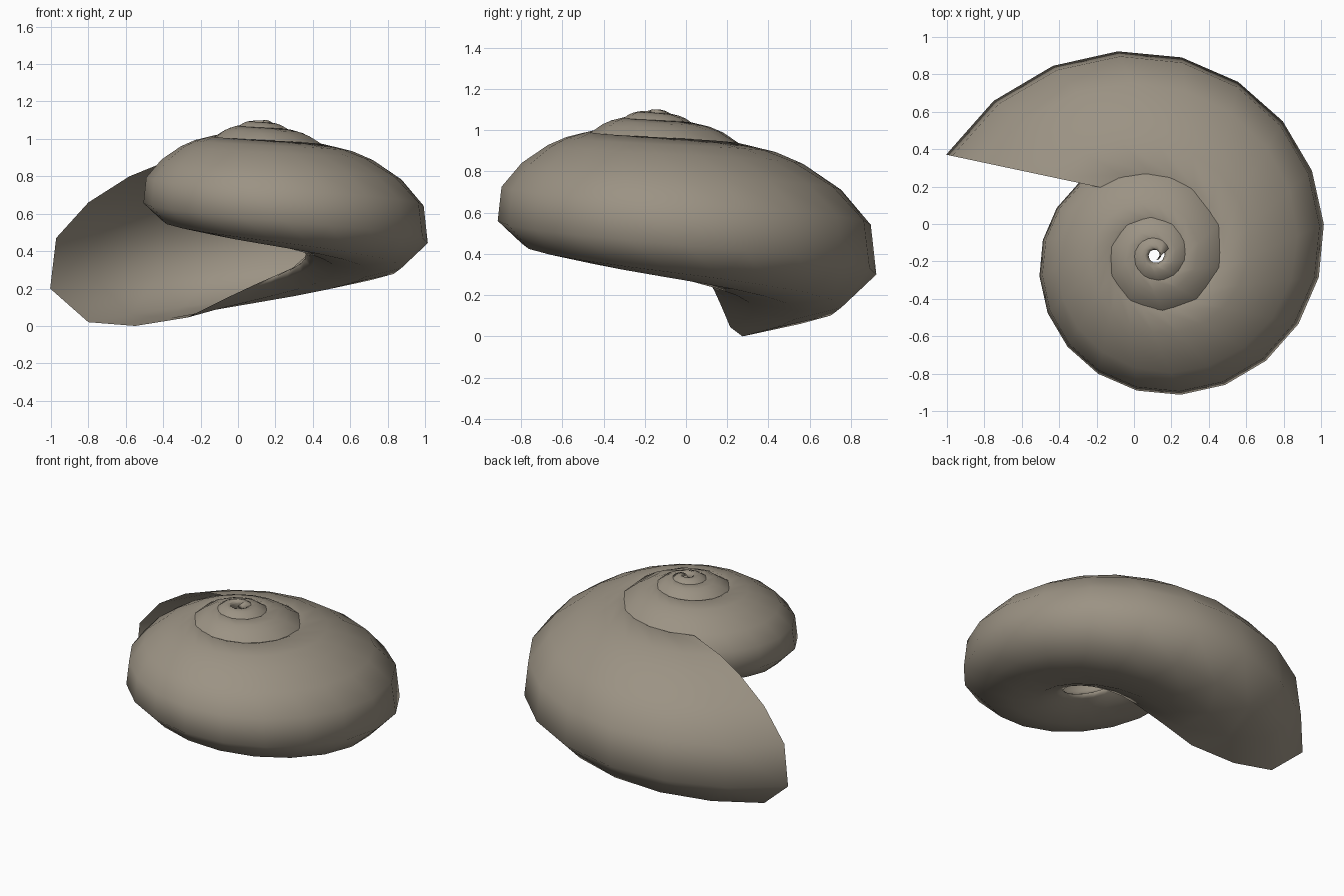
import bpy, bmesh, math
from mathutils import Vector, Matrix

if "Cube" in bpy.data.objects:
    bpy.data.objects.remove(bpy.data.objects["Cube"])

# Shell mouth: (distance along its slanted line, height)
MOUTH = [(1.205, .20), (1.172, .47), (.996, .66), (.771, .80), (.607, .865),
         (.382, .915), (.18, .86), (.02, .74), (-.08, .60), (-.17, .46),
         (-.20, .38), (-.12, .31), (.076, .225), (.24, .15), (.454, .045),
         (.74, .0), (.996, .02)]
APEX = Vector((.113, -.166, 1.138))
FOOT = Vector((.061, .286, 0))        # mouth line offset from the coiling axis
ALONG = Vector((-.978, .208, 0))
GROWTH = .12                          # logarithmic spiral rate

ring = [FOOT + ALONG * d + Vector((0, 0, z - APEX.z)) for d, z in MOUTH]

# Coarser steps towards the tip, finer on the body whorl
angles = [0]
while angles[-1] > -math.radians(1180):
    fine = angles[-1] > -math.radians(450)
    angles.append(angles[-1] - math.radians(18 if fine else 36))

bm = bmesh.new()
rows = []
for a in angles:
    s = math.exp(GROWTH * a)
    turn = Matrix.Rotation(a, 3, 'Z')
    drop = Vector((0, 0, -.022 * (1 - s) ** 2))
    rows.append([bm.verts.new(APEX + turn @ p * s + drop) for p in ring])

# Tube wall, open at the mouth
n = len(ring)
for r0, r1 in zip(rows, rows[1:]):
    for i in range(n):
        j = (i + 1) % n
        bm.faces.new((r0[i], r0[j], r1[j], r1[i]))

# Closed tip
centre = bm.verts.new(sum((v.co for v in rows[-1]), Vector()) / n)
for i in range(n):
    bm.faces.new((rows[-1][i], rows[-1][(i + 1) % n], centre))

bmesh.ops.recalc_face_normals(bm, faces=bm.faces)
for f in bm.faces:
    f.smooth = True
mesh = bpy.data.meshes.new("spiral_shell")
bm.to_mesh(mesh)
bm.free()

shell = bpy.data.objects.new("spiral_shell", mesh)
bpy.context.collection.objects.link(shell)
mat = bpy.data.materials.new("shell_tan")
mat.diffuse_color = (.33, .29, .23, 1)
mat.use_nodes = True
mat.node_tree.nodes["Principled BSDF"].inputs["Base Color"].default_value = mat.diffuse_color
mesh.materials.append(mat)
